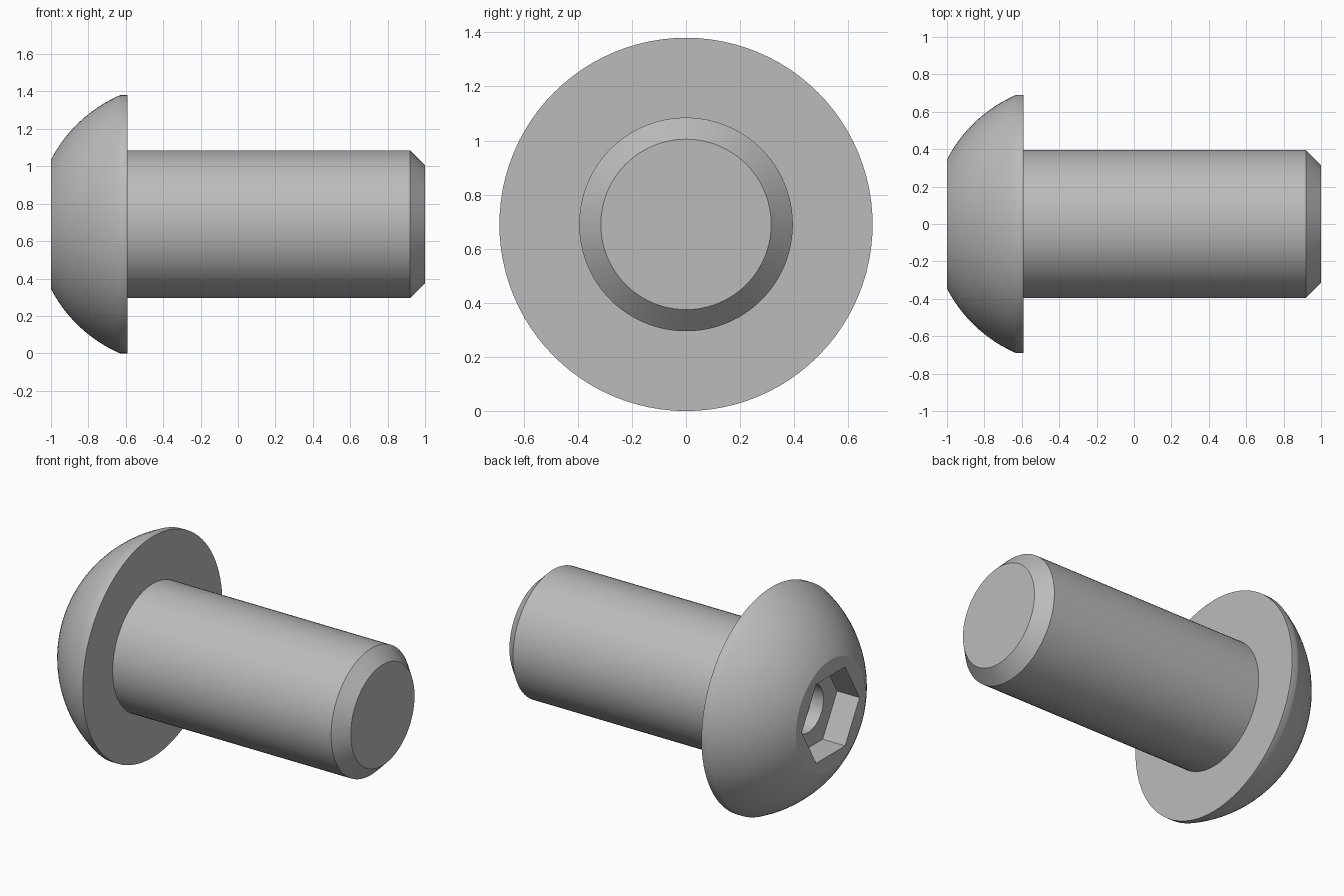
import bpy, bmesh, math

if "Cube" in bpy.data.objects:
    bpy.data.objects.remove(bpy.data.objects["Cube"])

SEG = 96          # segments around the axis, a multiple of 6
AXIS_Z = 0.69     # height of the screw axis

steel = bpy.data.materials.new("steel grey")
steel.diffuse_color = (0.5, 0.5, 0.5, 1)
steel.use_nodes = True
steel.node_tree.nodes["Principled BSDF"].inputs["Base Color"].default_value = steel.diffuse_color


def ring(bm, x, r, hexagon=False):
    """Loop of points around the axis; a hexagon has corners at radius r."""
    pts = []
    for i in range(SEG):
        a = 2 * math.pi * i / SEG
        k = 1.0
        if hexagon:
            k = math.cos(math.pi / 6) / math.cos(a % (math.pi / 3) - math.pi / 6)
        pts.append(bm.verts.new((x, r * k * math.cos(a), AXIS_Z + r * k * math.sin(a))))
    return pts


# Dome of the head: arc of a sphere centred on the axis
cx, radius = -0.332, 0.752
a0, a1 = math.asin(0.345 / radius), math.asin(0.687 / radius)
dome = []
for i in range(13):
    a = a0 + (a1 - a0) * i / 12
    dome.append((cx - radius * math.cos(a), radius * math.sin(a), False))

# Sections from the socket bottom, out over the head, and along the shank
sections = [
    (-0.76, 0.15, False),    # drill hole bottom
    (-0.845, 0.15, False),   # drill hole rim
    (-0.845, 0.285, True),   # hex socket floor
    (-1.0, 0.285, True),     # hex socket mouth
] + dome + [
    (-0.63, 0.69, False),    # head rim
    (-0.59, 0.69, False),
    (-0.59, 0.395, False),   # shank
    (0.92, 0.395, False),
    (1.0, 0.315, False),     # tip chamfer
]

bm = bmesh.new()
loops = [ring(bm, *s) for s in sections]
for p, q in zip(loops, loops[1:]):
    for i in range(SEG):
        j = (i + 1) % SEG
        bm.faces.new((p[i], p[j], q[j], q[i]))

# Flat shank tip and shallow drill cone
bm.faces.new(loops[-1])
apex = bm.verts.new((-0.70, 0, AXIS_Z))
for i in range(SEG):
    bm.faces.new((loops[0][i], loops[0][(i + 1) % SEG], apex))
bmesh.ops.remove_doubles(bm, verts=bm.verts, dist=0.0005)
bmesh.ops.recalc_face_normals(bm, faces=bm.faces)

mesh = bpy.data.meshes.new("button_head_screw")
bm.to_mesh(mesh)
bm.free()
mesh.materials.append(steel)
screw = bpy.data.objects.new("button_head_screw", mesh)
bpy.context.collection.objects.link(screw)

# Smooth round surfaces with crisp edges
bpy.context.view_layer.objects.active = screw
screw.select_set(True)
bpy.ops.object.shade_smooth_by_angle(angle=math.radians(25))
